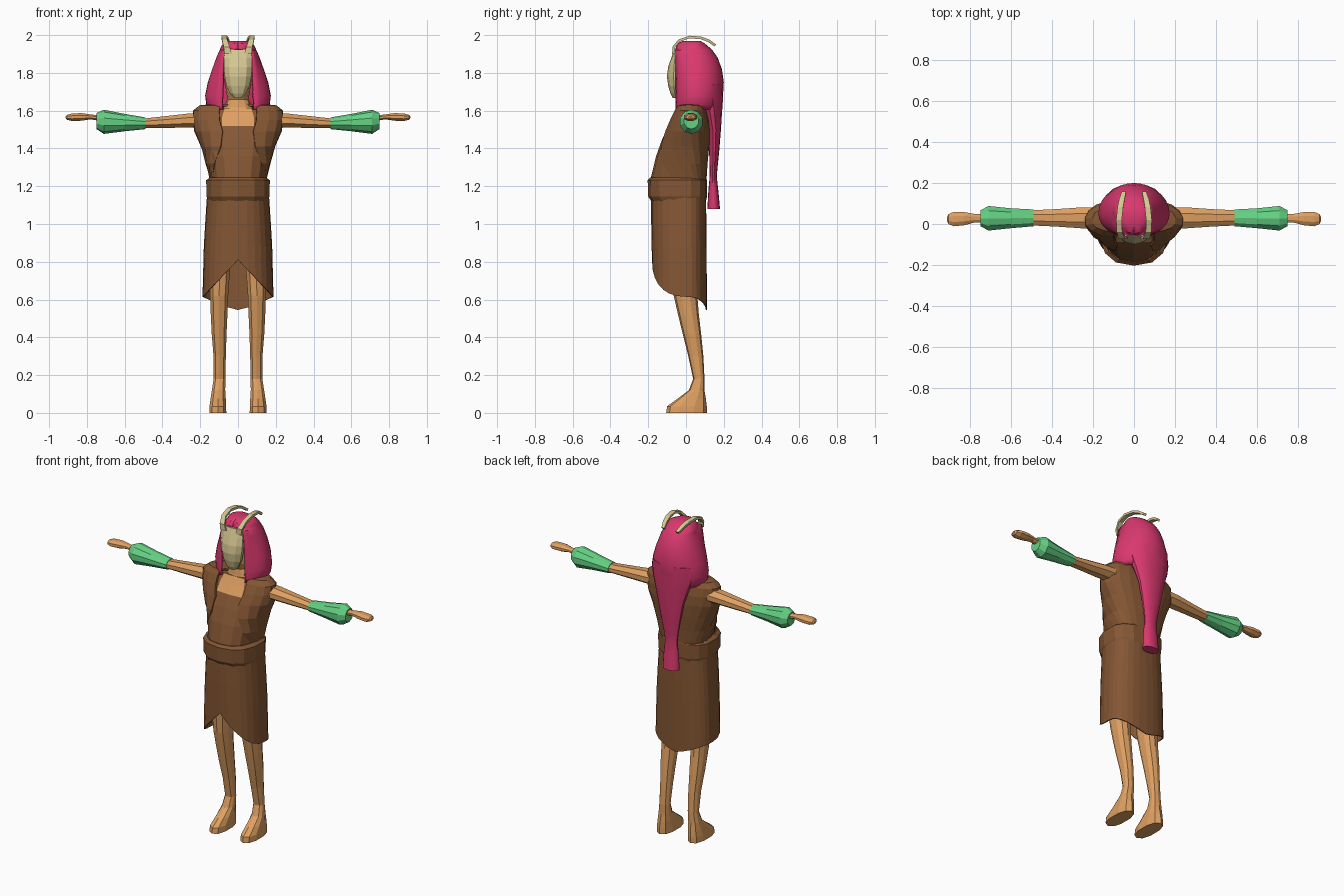
import bpy, bmesh, math
from mathutils import Vector


def mat(name, rgb):
    m = bpy.data.materials.new(name)
    m.diffuse_color = (*rgb, 1)
    return m


SKIN = mat("skin", (0.73, 0.35, 0.12))
BROWN = mat("brown cloth", (0.235, 0.095, 0.034))
PINK = mat("pink hair", (0.70, 0.04, 0.155))
GREEN = mat("green cuffs", (0.13, 0.64, 0.23))
CREAM = mat("cream bone", (0.68, 0.58, 0.29))


def spow(v, e):
    return math.copysign(abs(v) ** e, v)


def ring(z, w, yf, yb, n=12, cx=0, a0=None, cy=None, e=0.85):
    """Rounded section at height z from yf to yb; a0 leaves a gap at the front."""
    cy = (yf + yb) / 2 if cy is None else cy
    pts = []
    for i in range(n):
        t = 2 * math.pi * i / n if a0 is None else a0 + (2 * math.pi - 2 * a0) * i / (n - 1)
        c = -spow(math.cos(t), e)
        r = cy - yf if c < 0 else yb - cy
        pts.append(Vector((cx + w * spow(math.sin(t), e), cy + r * c, z)))
    return pts


def loft(name, rings, m, closed=True, cap0=True, cap1=True, smooth=False, solid=0):
    bm = bmesh.new()
    rows = [[bm.verts.new(p) for p in r] for r in rings]
    n = len(rows[0])
    for a, b in zip(rows, rows[1:]):
        for i in range(n if closed else n - 1):
            j = (i + 1) % n
            bm.faces.new((a[i], a[j], b[j], b[i]))
    if cap0:
        bm.faces.new(rows[0])
    if cap1:
        bm.faces.new(rows[-1])
    bmesh.ops.recalc_face_normals(bm, faces=bm.faces)
    me = bpy.data.meshes.new(name)
    bm.to_mesh(me)
    bm.free()
    me.materials.append(m)
    ob = bpy.data.objects.new(name, me)
    bpy.context.collection.objects.link(ob)
    if solid:
        mod = ob.modifiers.new("thickness", "SOLIDIFY")
        mod.thickness = solid
        mod.offset = -1
    if smooth:
        bpy.context.view_layer.objects.active = ob
        ob.select_set(True)
        bpy.ops.object.shade_smooth_by_angle(angle=math.radians(40))
        ob.select_set(False)
    return ob


def xloft(name, rows, m, s, n=8):
    """Limb along x: rows of x, cz, rz, cy, ry."""
    angles = [2 * math.pi * (i + 0.5) / n for i in range(n)]
    return loft(name, [[Vector((s * x, cy + ry * math.cos(t), cz + rz * math.sin(t)))
                        for t in angles] for x, cz, rz, cy, ry in rows], m)


for s, side in ((-1, "right"), (1, "left")):
    # leg and foot: z, centre x, half width, front y, back y
    leg = [(0, .107, .047, -.105, .11), (.035, .107, .046, -.10, .11),
           (.075, .105, .042, -.045, .105), (.12, .103, .037, .015, .098),
           (.18, .098, .032, .038, .098), (.3, .097, .034, .012, .092),
           (.42, .1, .041, -.018, .08), (.52, .1, .046, -.042, .068),
           (.62, .1, .05, -.065, .06), (.85, .095, .062, -.09, .06)]
    loft(side + "_leg", [ring(z, w, f, b, 10, s * cx) for z, cx, w, f, b in leg], SKIN)
    # arm, cuff, hand
    xloft(side + "_upper_arm", [(.18, 1.55, .043, .03, .056), (.26, 1.548, .04, .03, .055),
                                (.38, 1.54, .034, .03, .046), (.5, 1.533, .027, .03, .04)], SKIN, s)
    xloft(side + "_cuff", [(.49, 1.533, .031, .03, .043), (.6, 1.537, .046, .028, .051),
                           (.71, 1.541, .064, .028, .063), (.75, 1.545, .042, .028, .04)], GREEN, s, 10)
    xloft(side + "_hand", [(.73, 1.56, .016, .028, .024), (.78, 1.567, .014, .028, .023),
                           (.83, 1.567, .022, .026, .035), (.88, 1.565, .021, .024, .038),
                           (.905, 1.565, .014, .024, .026), (.912, 1.565, .005, .024, .012)], SKIN, s)
    # curved horn strip over the hair
    path = [Vector((s * x, y, z)) for x, y, z in
            ((.052, -.066, 1.90), (.06, -.066, 1.935), (.071, -.035, 1.972),
             (.073, .02, 1.99), (.067, .08, 1.985), (.059, .12, 1.97), (.049, .155, 1.945))]
    half = (.02, .016, .014, .014, .014, .013, .01)
    rows = []
    for i, p in enumerate(path):
        d = (path[min(i + 1, 6)] - path[max(i - 1, 0)]).normalized()
        u = Vector((1, 0, 0))
        v = d.cross(u).normalized()
        rows.append([p + u * a * half[i] + v * b * .007 for a, b in ((-1, -1), (1, -1), (1, 1), (-1, 1))])
    loft(side + "_horn", rows, CREAM)

# bodice with skin neckline
body = loft("bodice", [ring(z, w, f, b, 16, cy=0, e=.8) for z, w, f, b in
                       ((1.15, .152, -.18, .1), (1.25, .146, -.185, .1), (1.36, .165, -.158, .11),
                        (1.45, .18, -.126, .115), (1.52, .185, -.092, .115),
                        (1.57, .18, -.062, .11), (1.615, .15, -.038, .1))], BROWN)
body.data.materials.append(SKIN)
for p in body.data.polygons:
    c = p.center
    if c.z > 1.525 and abs(c.x) < .085 and c.y < .01:
        p.material_index = 1

# vest, open at the front: z, half width, front, back, front edge x
vest = []
for z, w, f, b, xi in ((1.22, .148, -.19, .108, .14), (1.32, .172, -.17, .115, .125),
                       (1.41, .198, -.145, .124, .092), (1.49, .232, -.115, .127, .082),
                       (1.55, .242, -.09, .124, .098), (1.60, .24, -.065, .113, .1),
                       (1.628, .205, -.045, .1, .095), (1.634, .15, -.02, .075, .08)):
    vest.append(ring(z, w, f, b, 18, a0=math.asin((xi / w) ** (1 / .85)), cy=.015))
loft("vest", vest, BROWN, closed=False, cap0=False, solid=.012)

# belt
loft("belt", [ring(z, w, f, b, 14, cy=-.01, e=.8) for z, w, f, b in
              ((1.122, .16, -.185, .106), (1.145, .17, -.2, .112),
               (1.232, .172, -.203, .112), (1.247, .15, -.19, .104))], BROWN)

# skirt with a notched front hem
rows = [ring(z, w, f, b, 28, cy=0, e=.85) for z, w, f, b in
        ((1.14, .165, -.184, .106), (1.0, .174, -.184, .108), (.88, .181, -.182, .109))]
hem = ring(.6, .188, -.18, .111, 28, cy=0, e=.85)
for p in hem:
    k = abs(p.x) / .188
    p.z = .81 - .195 * k if p.y < -.001 else .545 + .07 * k ** 1.3
rows.append(hem)
loft("skirt", rows, BROWN, cap0=True, cap1=False, solid=.006)

# neck and head
loft("head_and_neck", [ring(z, w, f, b, 12) for z, w, f, b in
                       ((1.57, .095, -.055, .09), (1.62, .075, -.035, .075), (1.66, .056, -.03, .07),
                        (1.70, .062, -.055, .09), (1.78, .075, -.06, .12), (1.88, .075, -.05, .11),
                        (1.925, .055, -.035, .09))], SKIN)

# bone mask with a centre ridge
loft("mask", [ring(z, w, f, -.045, 10, cy=-.05, e=1) for z, w, f in
              ((1.668, .022, -.07), (1.69, .044, -.082), (1.73, .064, -.094), (1.78, .074, -.101),
               (1.83, .079, -.095), (1.88, .078, -.078), (1.925, .07, -.062))], CREAM)

# hair: hood open at the face
hood = []
for z, w, b, xi in ((1.605, .15, .175, .085), (1.63, .168, .188, .087), (1.68, .174, .196, .084),
                    (1.75, .16, .2, .082), (1.82, .137, .19, .082), (1.88, .115, .168, .08),
                    (1.92, .098, .14, .072), (1.93, .094, .13, .001), (1.955, .08, .1, .001),
                    (1.97, .05, .075, .001)):
    a0 = math.asin(xi / w)
    yf = -.055 if z < 1.94 else (-.045 if z < 1.96 else -.015)
    hood.append(ring(z, w, .05 - (.05 - yf) / math.cos(a0), b, 25, a0=a0, cy=.05, e=1))
loft("hair_hood", hood, PINK, closed=False, cap0=False, smooth=True, solid=.014)

# hair tail down the back
loft("hair_tail", [ring(z, w, f, b, 14, e=1) for z, w, f, b in
                   ((1.74, .13, .06, .198), (1.65, .135, .06, .195), (1.58, .112, .09, .19),
                    (1.5, .088, .115, .185), (1.4, .068, .122, .177), (1.3, .048, .125, .167),
                    (1.25, .042, .125, .163), (1.17, .05, .118, .172), (1.08, .054, .113, .18))],
     PINK, smooth=True)
